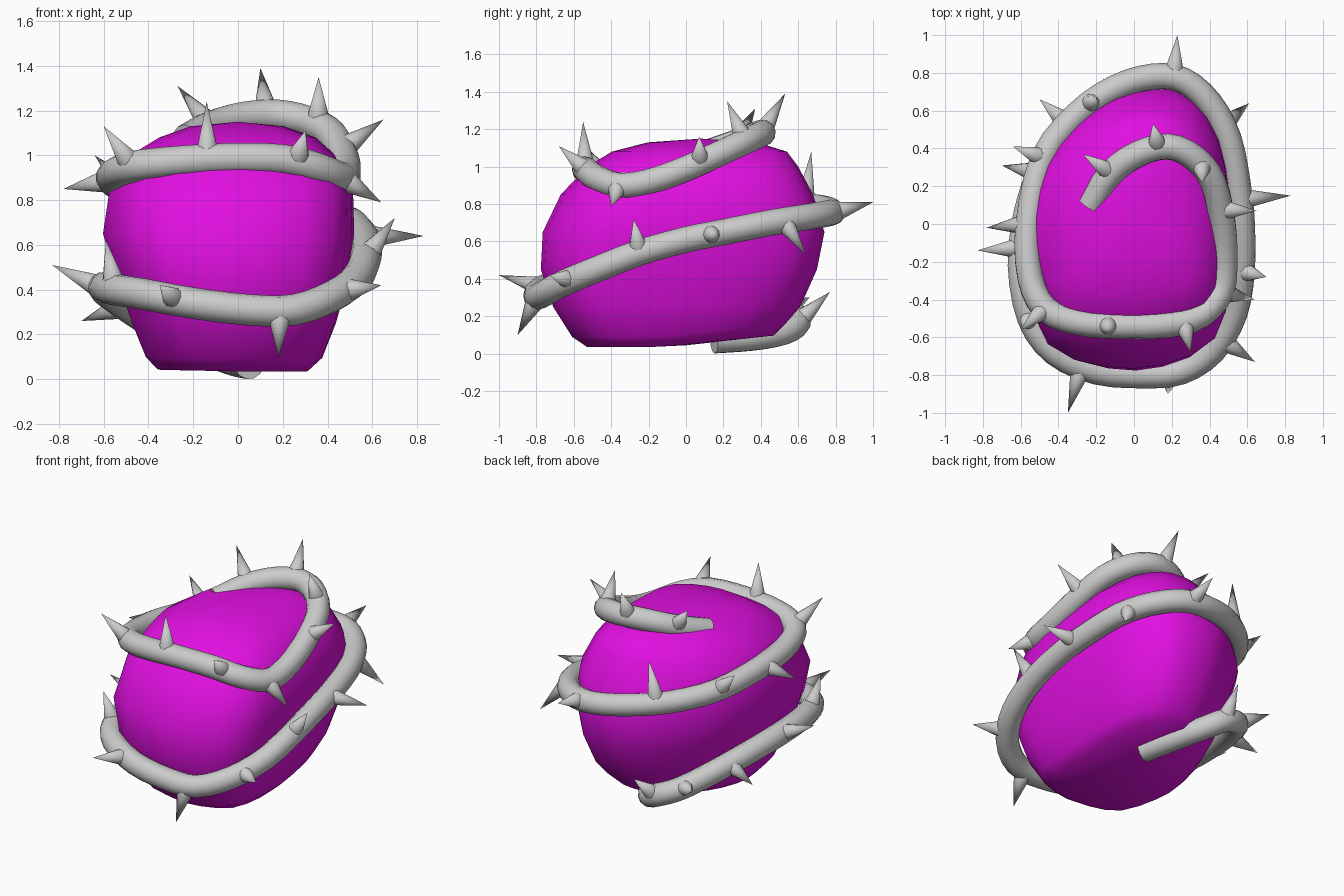
import bpy, bmesh, math
from mathutils import Vector, Matrix

if "Cube" in bpy.data.objects:
    bpy.data.objects.remove(bpy.data.objects["Cube"])


def catmull(pts, n, closed=False):
    """Smooth a list of points with n samples per span."""
    p = [Vector(q) for q in pts]
    p = [p[-1]] + p + [p[0], p[1]] if closed else [2 * p[0] - p[1]] + p + [2 * p[-1] - p[-2]]
    out = []
    for i in range(1, len(p) - 2):
        a, b, c, d = p[i - 1:i + 3]
        for k in range(n):
            t = k / n
            out.append(0.5 * (2 * b + (c - a) * t + (2 * a - 5 * b + 4 * c - d) * t ** 2
                              + (3 * b - a - 3 * c + d) * t ** 3))
    return out if closed else out + [p[-2]]


def add_object(name, bm, angle):
    bmesh.ops.recalc_face_normals(bm, faces=bm.faces)
    me = bpy.data.meshes.new(name)
    bm.to_mesh(me)
    bm.free()
    ob = bpy.data.objects.new(name, me)
    bpy.context.collection.objects.link(ob)
    smooth(ob, angle)
    return ob


def smooth(ob, angle):
    bpy.ops.object.select_all(action='DESELECT')
    ob.select_set(True)
    bpy.context.view_layer.objects.active = ob
    bpy.ops.object.shade_smooth_by_angle(angle=math.radians(angle))


# Rock: egg-shaped plan lofted through levels (z, x min, x max, y min, y max)
plan = [(.1, .73), (.3, .67), (.44, .45), (.5, .1), (.5, -.3), (.42, -.62), (.15, -.76),
        (-.15, -.77), (-.44, -.65), (-.56, -.3), (-.58, 0), (-.49, .32), (-.31, .55), (-.1, .7)]
levels = [(.035, -.36, .31, -.52, .47), (.09, -.41, .37, -.60, .53), (.25, -.47, .43, -.70, .61),
          (.45, -.54, .485, -.765, .70), (.65, -.60, .51, -.755, .74), (.85, -.57, .505, -.66, .68),
          (1.0, -.48, .43, -.52, .60), (1.08, -.35, .34, -.39, .54), (1.13, -.21, .2, -.2, .38)]
outline = catmull([(x, y, 0) for x, y in plan], 2, True)
bm = bmesh.new()
rings = []
for z, x0, x1, y0, y1 in levels:
    ring = []
    for p in outline:
        x = x0 + (p.x + .58) / 1.08 * (x1 - x0)
        y = y0 + (p.y + .77) / 1.5 * (y1 - y0)
        tilt = .1 * max(0, y + .15) + .02 * max(0, -x) if z < .2 else 0
        ring.append(bm.verts.new((x, y, z + tilt)))
    rings.append(ring)
n = len(outline)
for a, b in zip(rings, rings[1:]):
    for i in range(n):
        bm.faces.new((a[i], a[(i + 1) % n], b[(i + 1) % n], b[i]))
base = bm.verts.new((0, 0, .045))
peak = bm.verts.new((0, .08, 1.15))
for i in range(n):
    bm.faces.new((rings[-1][i], rings[-1][(i + 1) % n], peak))
    bm.faces.new((rings[0][i], rings[0][(i + 1) % n], base))
rock = add_object("rock", bm, 60)
mat = bpy.data.materials.new("magenta")
mat.diffuse_color = (.75, .005, .75, 1)
mat.use_nodes = True
mat.node_tree.nodes["Principled BSDF"].inputs["Base Color"].default_value = mat.diffuse_color
rock.data.materials.append(mat)

# Vine: tube winding down around the rock
path = catmull([
    (-.23, .10, 1.07), (-.12, .27, 1.13), (.02, .37, 1.17), (.18, .41, 1.18), (.32, .35, 1.15),
    (.42, .22, 1.09), (.47, 0, .99), (.48, -.2, .92), (.46, -.36, .90), (.36, -.48, .94),
    (.2, -.53, .98), (-.05, -.54, .985), (-.3, -.52, .97), (-.47, -.45, .95), (-.55, -.28, .92),
    (-.56, 0, .89), (-.48, .35, .84), (-.3, .58, .80), (-.1, .72, .78), (.1, .78, .76),
    (.26, .76, .75), (.4, .64, .73), (.5, .45, .70), (.55, .2, .65), (.57, 0, .61),
    (.57, -.25, .54), (.53, -.48, .45), (.42, -.67, .37), (.25, -.78, .31), (.05, -.8, .31),
    (-.2, -.78, .34), (-.42, -.68, .38), (-.55, -.5, .40), (-.6, -.22, .41), (-.57, .05, .38),
    (-.50, .27, .33), (-.41, .45, .27), (-.32, .56, .22), (-.2, .6, .17), (-.1, .52, .115),
    (-.02, .36, .085), (.05, .15, .07)], 3)
cu = bpy.data.curves.new("vine", 'CURVE')
cu.dimensions = '3D'
cu.bevel_depth = .07
cu.bevel_resolution = 4
cu.use_fill_caps = True
sp = cu.splines.new('POLY')
sp.points.add(len(path) - 1)
for pt, p in zip(sp.points, path):
    pt.co = (*p, 1)
vine = bpy.data.objects.new("vine", cu)
bpy.context.collection.objects.link(vine)
bpy.ops.object.select_all(action='DESELECT')
vine.select_set(True)
bpy.context.view_layer.objects.active = vine
bpy.ops.object.convert(target='MESH')
smooth(bpy.context.view_layer.objects.active, 50)

# Thorns: cones from the nearest point of the vine to each tip
tips = [(-.27, .37, 1.31), (.10, .53, 1.39), (.36, .22, 1.35), (.65, .07, 1.16), (.64, -.40, .79),
        (.30, -.68, 1.11), (-.14, -.55, 1.24), (-.60, -.56, 1.13), (-.78, -.02, .85),
        (-.64, .41, 1.0), (-.2, .67, 1.08), (.23, 1.0, .81), (.61, .64, .53), (.83, .15, .64),
        (.70, -.28, .72), (.64, -.73, .42), (.18, -.90, .10), (-.35, -1.0, .42),
        (-.59, -.55, .62), (-.83, -.14, .51), (-.70, .31, .26), (-.5, .66, .3), (-.16, .77, .33)]
bm = bmesh.new()
for tip in map(Vector, tips):
    root = min(path, key=lambda q: (q - tip).length)
    d = tip - root
    start = root + d.normalized() * .05
    rot = d.to_track_quat('Z', 'Y').to_matrix().to_4x4()
    bmesh.ops.create_cone(bm, cap_ends=True, segments=12, radius1=.047, radius2=0,
                          depth=(tip - start).length,
                          matrix=Matrix.Translation((tip + start) / 2) @ rot)
add_object("thorns", bm, 50)
